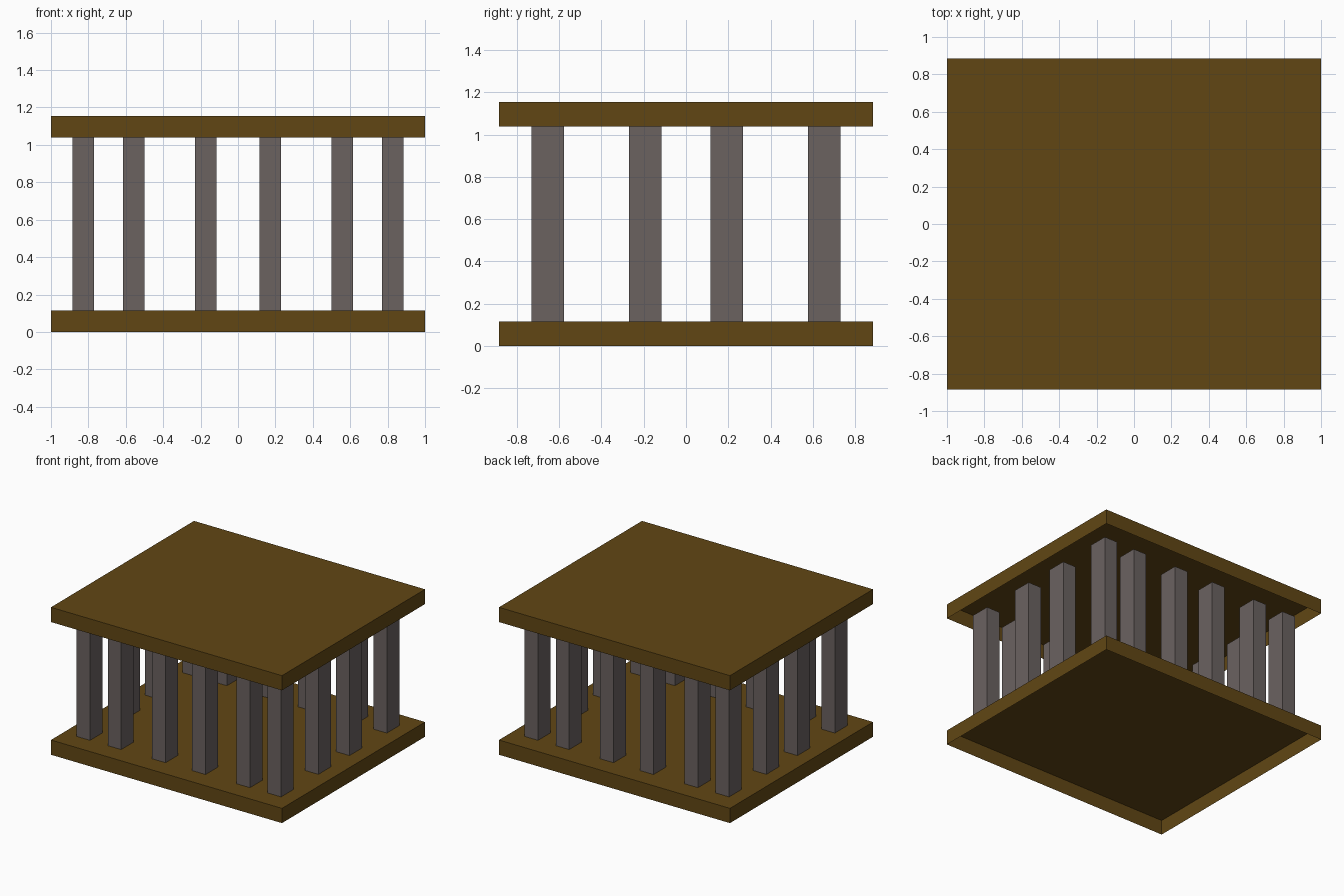
import bpy
import bmesh
from mathutils import Matrix, Vector

if "Cube" in bpy.data.objects:
    bpy.data.objects.remove(bpy.data.objects["Cube"])

U = 1 / 26  # the model sits on a grid of 52 units across


def material(name, color):
    mat = bpy.data.materials.new(name)
    mat.diffuse_color = color
    mat.use_nodes = True
    mat.node_tree.nodes["Principled BSDF"].inputs["Base Color"].default_value = mat.diffuse_color
    return mat


def open_box(name, center, size, mat):
    """Box given in grid units, z measured at its base, without an underside."""
    bm = bmesh.new()
    bmesh.ops.create_cube(bm, size=1)
    under = [f for f in bm.faces if f.normal.z < -0.5]
    bmesh.ops.delete(bm, geom=under, context='FACES_ONLY')
    place = Vector((center[0], center[1], center[2] + size[2] / 2)) * U
    scale = Matrix.Diagonal((size[0] * U, size[1] * U, size[2] * U, 1))
    bmesh.ops.transform(bm, matrix=Matrix.Translation(place) @ scale, verts=bm.verts)
    mesh = bpy.data.meshes.new(name)
    bm.to_mesh(mesh)
    bm.free()
    mesh.materials.append(mat)
    obj = bpy.data.objects.new(name, mesh)
    bpy.context.collection.objects.link(obj)
    return obj


wood = material("wood", (0.12, 0.062, 0.007, 1))
stone = material("stone", (0.145, 0.122, 0.118, 1))

# Floor and roof slabs, hollow from below
open_box("floor_slab", (0, 0, 0), (52, 46, 3), wood)
open_box("roof_slab", (0, 0, 27), (52, 46, 3), wood)

# Pillars around the perimeter
xs = (-21.5, -14.5, -4.5, 4.5, 14.5, 21.5)
ys = (-17, -5, 5, 17)
for x in xs:
    for y in ys:
        if abs(x) == 21.5 or abs(y) == 17:
            open_box("pillar", (x, y, 3), (3, 4, 24), stone)
